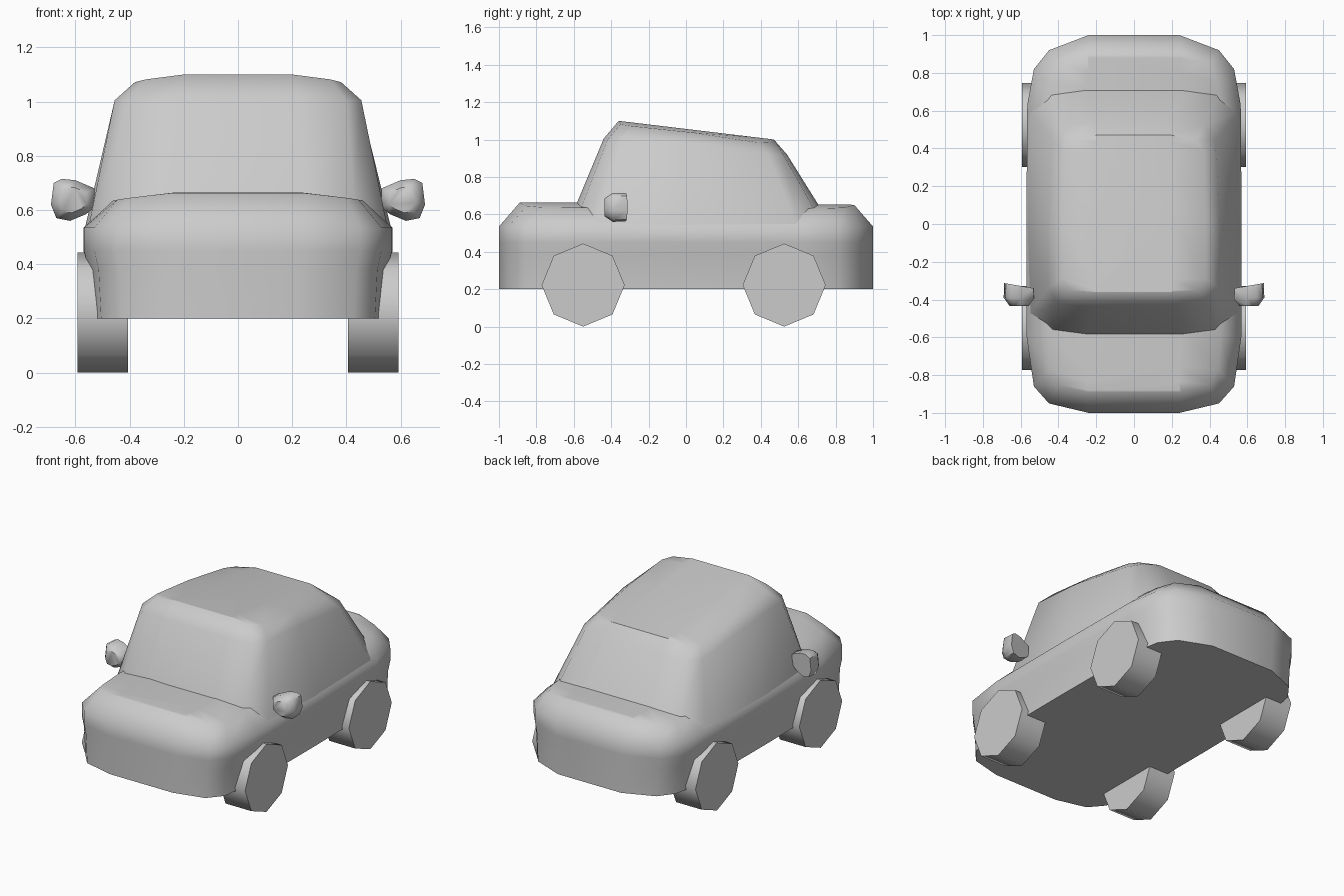
import bpy, bmesh, math

if "Cube" in bpy.data.objects:
    bpy.data.objects.remove(bpy.data.objects["Cube"])


def finish(bm, name, angle=55):
    bmesh.ops.recalc_face_normals(bm, faces=bm.faces[:])
    me = bpy.data.meshes.new(name)
    bm.to_mesh(me)
    bm.free()
    ob = bpy.data.objects.new(name, me)
    bpy.context.collection.objects.link(ob)
    bpy.ops.object.select_all(action='DESELECT')
    ob.select_set(True)
    bpy.context.view_layer.objects.active = ob
    bpy.ops.object.shade_smooth_by_angle(angle=math.radians(angle))
    return ob


def loft(name, rings, angle=55):
    """Skin a stack of closed rings and cap both ends."""
    bm = bmesh.new()
    loops = [[bm.verts.new(p) for p in r] for r in rings]
    n = len(loops[0])
    for a, b in zip(loops, loops[1:]):
        for i in range(n):
            j = (i + 1) % n
            bm.faces.new((a[i], a[j], b[j], b[i]))
    bm.faces.new(loops[0])
    bm.faces.new(loops[-1])
    return finish(bm, name, angle)


def full(half):
    """Complete a right-hand half ring with its mirror image."""
    return half + [(-x, y, z) for x, y, z in reversed(half)]


# Lower body: plan outline lofted upwards, then rounded into hood and boot
plan = [(.24, -1), (.45, -.95), (.53, -.86), (.568, -.6), (.57, 0),
        (.565, .63), (.53, .82), (.45, .92), (.24, 1)]
rings = [full([(x * s, y, z) for x, y in plan])
         for s, z in ((.953, .2), (.97, .38), (1, .45), (1, .535))]
rings.append(full([(.25, -.89, .662), (.40, -.85, .645), (.445, -.77, .638),
                   (.46, -.58, .636), (.46, 0, .636), (.46, .62, .632),
                   (.445, .74, .632), (.40, .85, .637), (.25, .90, .65)]))
rings.append(full([(.24, y * .88, .664 if y < 0 else .652) for _, y in plan]))
loft("car_body", rings)

# Cabin: waistline, top of the windows, roof edge
base = [(.25, -.59, .645), (.43, -.565, .625), (.555, -.48, .52),
        (.568, 0, .52), (.56, .60, .52), (.44, .69, .62), (.25, .715, .64)]
window = [(.22, -.44, 1.005), (.40, -.42, 1.0), (.455, -.34, 1.005),
          (.455, 0, .98), (.43, .44, .915), (.37, .52, .92), (.2, .54, .92)]
edge = [(.2, -.36, 1.1), (.34, -.35, 1.082), (.38, -.29, 1.072),
        (.38, .03, 1.038), (.37, .38, .985), (.33, .44, .983), (.2, .47, 1.0)]
crown = [(.2, y, 1.1 - .12 * (y + .36)) for _, y, _ in edge]
loft("cabin", [full(base), full(window), full(edge), full(crown)])

# Wing mirrors: tapered faceted housings
housing = [(.53, .68), (.60, .71), (.65, .715), (.68, .70), (.69, .62),
           (.67, .57), (.62, .56), (.56, .585), (.53, .61)]
for side, label in ((1, "right"), (-1, "left")):
    layers = []
    for y, s, skew in ((-.34, .97, .17), (-.395, 1, .03), (-.435, .62, 0)):
        layers.append([(side * (.605 + (x - .605) * s), y + (x - .53) * skew,
                        .638 + (z - .638) * s) for x, z in housing])
    loft("wing_mirror_" + label, layers)

# Wheels: eight-sided cylinders
for y, end in ((-.55, "front"), (.525, "rear")):
    for side, label in ((1, "right"), (-1, "left")):
        prism = []
        for x in (.405, .592):
            prism.append([(side * x, y + .222 * math.cos(k * math.pi / 4),
                           .222 + .222 * math.sin(k * math.pi / 4)) for k in range(8)])
        loft("wheel_" + end + "_" + label, prism)
